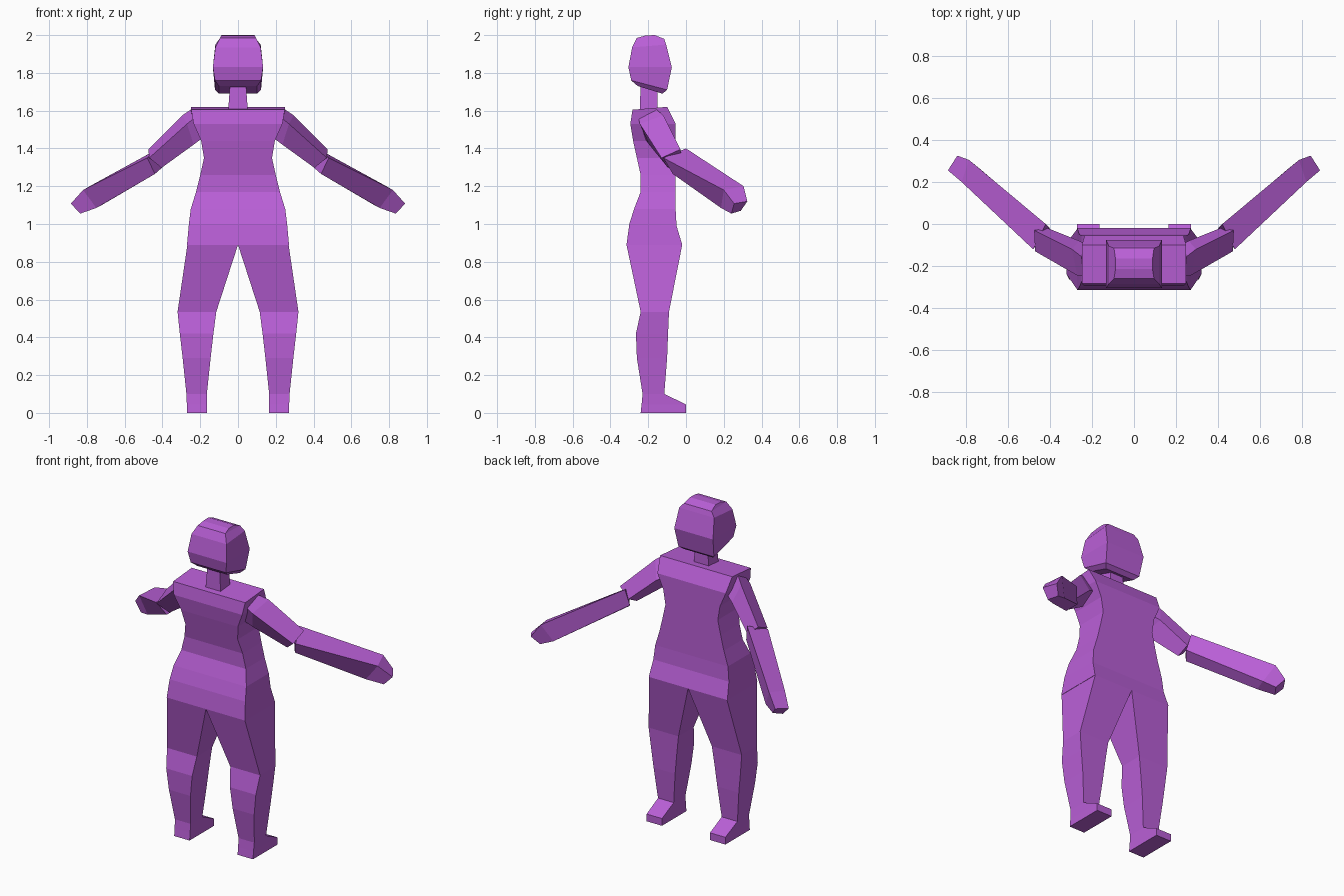
import bpy, bmesh

purple = bpy.data.materials.new("purple")
purple.diffuse_color = (0.49, 0.115, 0.68, 1)


def loft(name, rings, mirror=False):
    """Closed four-sided tube through a list of four-corner rings."""
    bm = bmesh.new()
    loops = [[bm.verts.new(p) for p in ring] for ring in rings]
    for a, b in zip(loops, loops[1:]):
        for i in range(4):
            j = (i + 1) % 4
            bm.faces.new((a[i], a[j], b[j], b[i]))
    bm.faces.new(loops[0][::-1])
    bm.faces.new(loops[-1])
    bmesh.ops.recalc_face_normals(bm, faces=bm.faces)
    mesh = bpy.data.meshes.new(name)
    bm.to_mesh(mesh)
    bm.free()
    mesh.materials.append(purple)
    obj = bpy.data.objects.new(name, mesh)
    bpy.context.collection.objects.link(obj)
    if mirror:
        obj.modifiers.new("mirror", 'MIRROR').use_mirror_merge = False
    return obj


def box(x0, x1, y0, z0, y1, z1):
    """Ring whose two y edges may sit at different heights."""
    return [(x0, y0, z0), (x1, y0, z0), (x1, y1, z1), (x0, y1, z1)]


def sym(hw, y0, z0, y1, z1):
    return box(-hw, hw, y0, z0, y1, z1)


# Torso, hips to shoulders
loft("torso", [sym(*s) for s in (
    (0.27, -0.315, 0.89, -0.02, 0.89),
    (0.26, -0.30, 1.00, -0.05, 0.99),
    (0.25, -0.275, 1.08, -0.055, 1.08),
    (0.222, -0.24, 1.17, -0.055, 1.17),
    (0.20, -0.24, 1.26, -0.055, 1.26),
    (0.18, -0.26, 1.35, -0.055, 1.35),
    (0.195, -0.28, 1.44, -0.055, 1.44),
    (0.235, -0.295, 1.53, -0.055, 1.53),
    (0.248, -0.283, 1.605, -0.10, 1.62))])

# Neck
loft("neck", [sym(0.052, -0.245, 1.60, -0.15, 1.60),
              sym(0.042, -0.24, 1.74, -0.15, 1.74)])

# Head, chin to crown
loft("head", [sym(*s) for s in (
    (0.10, -0.255, 1.73, -0.125, 1.69),
    (0.122, -0.29, 1.76, -0.10, 1.71),
    (0.133, -0.305, 1.83, -0.075, 1.83),
    (0.12, -0.285, 1.935, -0.105, 1.95),
    (0.095, -0.26, 1.985, -0.115, 1.98),)])
# Crown cap
loft("crown", [sym(0.095, -0.26, 1.985, -0.115, 1.98),
               sym(0.088, -0.215, 1.998, -0.165, 2.0)])

# Thighs
loft("thigh", [box(0.0, 0.268, -0.315, 0.89, -0.02, 0.89),
               box(0.115, 0.32, -0.24, 0.535, -0.09, 0.535)], True)

# Shins with wedge feet
loft("lower_leg", [
    box(0.115, 0.32, -0.24, 0.535, -0.09, 0.535),
    box(0.13, 0.308, -0.265, 0.42, -0.095, 0.42),
    box(0.145, 0.293, -0.26, 0.29, -0.10, 0.29),
    box(0.165, 0.273, -0.23, 0.10, -0.115, 0.10),
    box(0.165, 0.271, -0.235, 0.045, 0.0, 0.045),
    box(0.165, 0.271, -0.24, 0.0, 0.0, 0.0)], True)

# Upper arms, shoulder to elbow
loft("upper_arm", [
    [(.25, -.155, 1.605), (.238, -.25, 1.555), (.195, -.215, 1.45), (.20, -.11, 1.50)],
    [(.295, -.12, 1.575), (.27, -.245, 1.53), (.235, -.195, 1.42), (.26, -.08, 1.47)],
    [(.475, -.03, 1.395), (.47, -.13, 1.35), (.405, -.095, 1.297), (.41, -.02, 1.335)]], True)

# Forearms with blunt hands
loft("forearm", [
    [(.42, .0, 1.40), (.48, -.12, 1.35), (.44, -.07, 1.265), (.40, -.02, 1.30)],
    [(.785, .305, 1.20), (.82, .20, 1.18), (.75, .185, 1.085), (.73, .26, 1.095)],
    [(.84, .325, 1.12), (.885, .255, 1.108), (.835, .24, 1.055), (.80, .29, 1.07)]], True)
